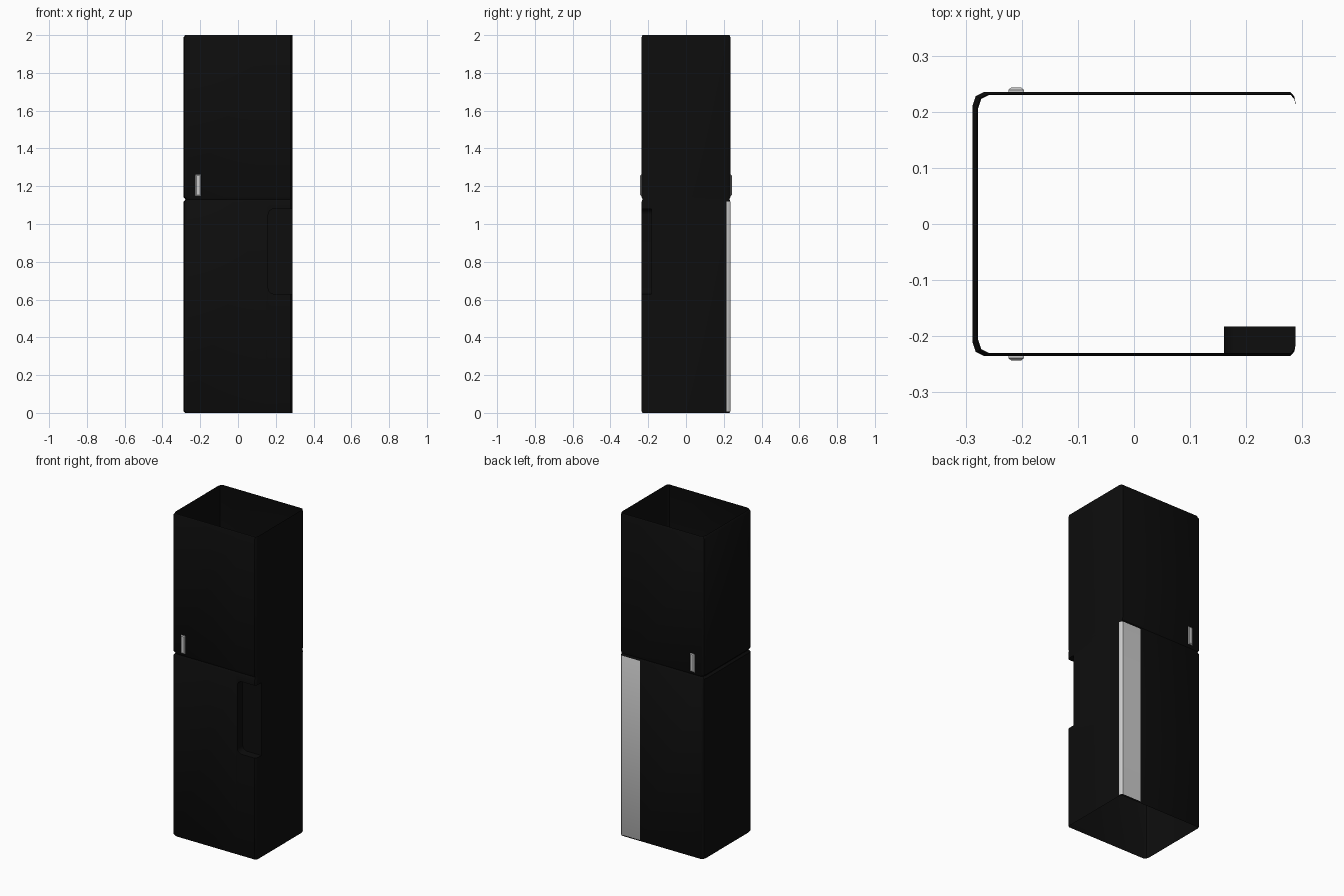
import bpy
import bmesh
from mathutils import Vector

cube = bpy.data.objects.get("Cube")
if cube:
    bpy.data.objects.remove(cube, do_unlink=True)


def make_material(name, value):
    mat = bpy.data.materials.new(name)
    mat.use_nodes = True
    colour = (value, value, value, 1)
    mat.diffuse_color = colour
    mat.node_tree.nodes["Principled BSDF"].inputs["Base Color"].default_value = colour
    return mat


black = make_material("black", 0.004)
silver = make_material("light grey", 0.6)


def add_object(name, bm, *mats):
    bmesh.ops.recalc_face_normals(bm, faces=bm.faces[:])
    mesh = bpy.data.meshes.new(name)
    bm.to_mesh(mesh)
    bm.free()
    for mat in mats:
        mesh.materials.append(mat)
    obj = bpy.data.objects.new(name, mesh)
    bpy.context.collection.objects.link(obj)
    return obj


def loft(rings):
    """Closed solid through matching rings of points."""
    bm = bmesh.new()
    loops = [[bm.verts.new(p) for p in ring] for ring in rings]
    for low, high in zip(loops, loops[1:]):
        for i in range(len(low)):
            j = (i + 1) % len(low)
            bm.faces.new((low[i], low[j], high[j], high[i]))
    bm.faces.new(loops[0])
    bm.faces.new(loops[-1])
    return bm


# Cabinet shell: flat left wall, rounded other corners, lip and door groove
X, Y, SPLIT = 0.288, 0.235, 1.13
back = [(X, 0.215), (0.286, 0.227), (0.279, Y), (0.15, Y),
        (-0.268, Y), (-0.282, 0.228), (-X, 0.21)]
outline = back + [(x, -y) for x, y in reversed(back)]
levels = [(0, 0.008), (0.008, 0), (SPLIT - 0.012, 0), (SPLIT, 0.01),
          (SPLIT + 0.012, 0), (1.988, 0), (2, 0.008)]


def section(z, inset):
    sx, sy = 1 - inset / (2 * X), 1 - inset / (2 * Y)
    return [Vector((X - (X - x) * sx, y * sy, z)) for x, y in outline]


body = add_object("cabinet_shell", loft([section(*lv) for lv in levels]), black, silver)

# Grip recess cut through the front left corner
bm = bmesh.new()
bmesh.ops.create_cube(bm, size=1)
for v in bm.verts:
    v.co = Vector((0.26 + 0.2 * v.co.x, -0.243 + 0.12 * v.co.y, 0.855 + 0.45 * v.co.z))
rounded = [e for e in bm.edges
           if all(v.co.x < 0.2 for v in e.verts)
           and abs(e.verts[0].co.y - e.verts[1].co.y) > 0.05]
bmesh.ops.bevel(bm, geom=rounded, offset=0.03, segments=4, profile=0.5, affect='EDGES')
cutter = add_object("recess_cutter", bm, black)
cutter.hide_render = True
cut = body.modifiers.new("recess", 'BOOLEAN')
cut.operation = 'DIFFERENCE'
cut.solver = 'EXACT'
cut.object = cutter
graph = bpy.context.evaluated_depsgraph_get()
mesh = bpy.data.meshes.new_from_object(body.evaluated_get(graph))
body.modifiers.clear()
body.data = mesh
bpy.data.objects.remove(cutter, do_unlink=True)

# Open the top and bottom, colour the lower back strip
bm = bmesh.new()
bm.from_mesh(mesh)
caps = [f for f in bm.faces
        if all(v.co.z > 1.999 for v in f.verts) or all(v.co.z < 0.001 for v in f.verts)]
bmesh.ops.delete(bm, geom=caps, context='FACES')
for f in bm.faces:
    c = f.calc_center_median()
    strip = c.x > 0.15 and c.y > 0.2 and 0.01 < c.z < SPLIT - 0.02
    f.material_index = 1 if strip else 0
bm.to_mesh(mesh)
bm.free()

# Hinge plates on both sides, tapered outwards
for name, side in (("front_hinge_plate", -1), ("back_hinge_plate", 1)):
    rings = []
    for depth, w, h in ((0.233, 0.014, 0.056), (0.239, 0.014, 0.056), (0.243, 0.009, 0.051)):
        rings.append([(-0.21 + a * w, side * depth, 1.205 + b * h)
                      for a, b in ((-1, -1), (1, -1), (1, 1), (-1, 1))])
    add_object(name, loft(rings), silver)

# Smooth the rounded corners, keep other edges sharp
bpy.ops.object.select_all(action='DESELECT')
body.select_set(True)
bpy.context.view_layer.objects.active = body
bpy.ops.object.shade_smooth_by_angle(angle=0.6)
